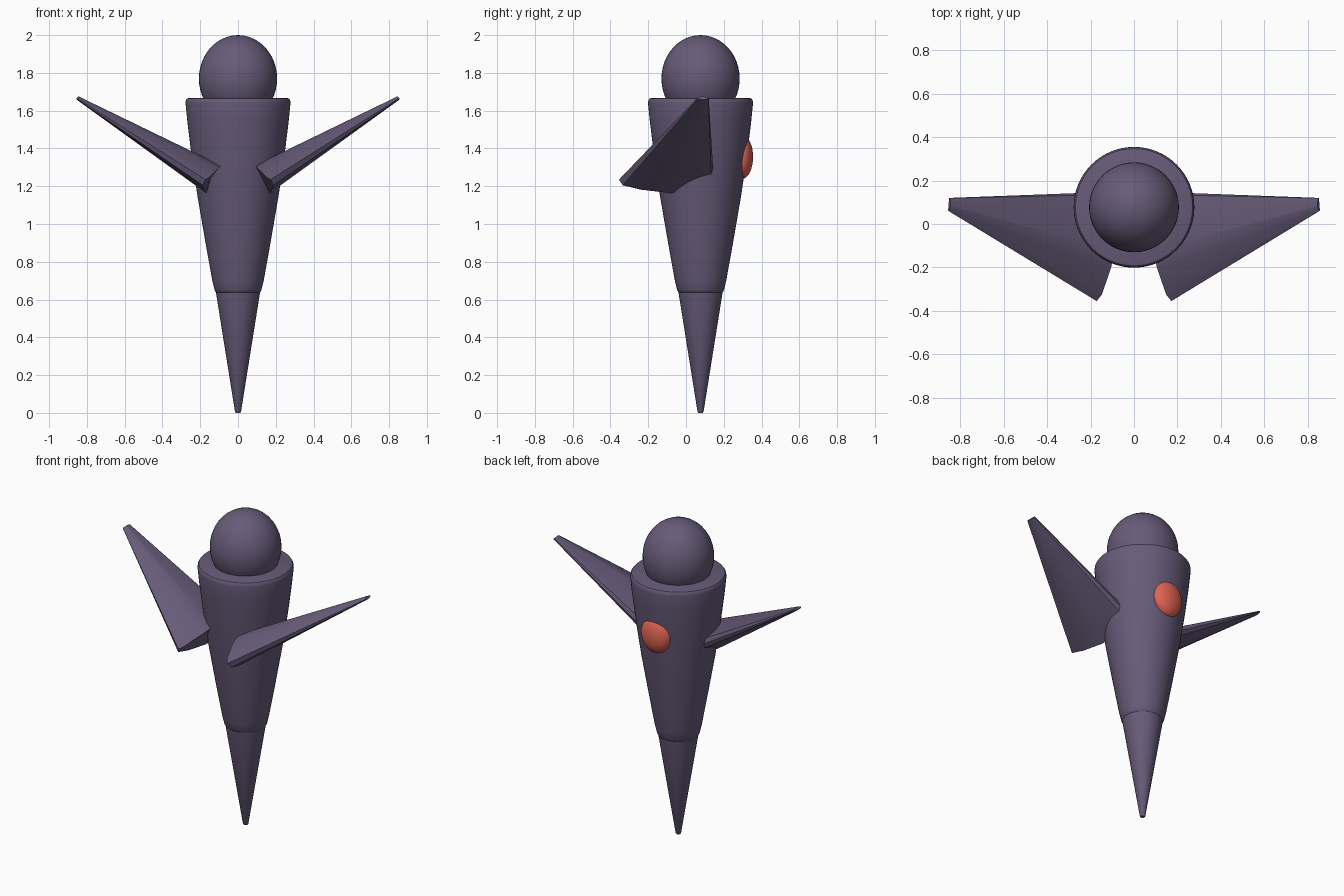
import bpy, bmesh, math
from mathutils import Vector

if "Cube" in bpy.data.objects:
    bpy.data.objects.remove(bpy.data.objects["Cube"])

AXIS_Y = 0.077


def material(name, rgb):
    m = bpy.data.materials.new(name)
    m.diffuse_color = (*rgb, 1)
    m.use_nodes = True
    m.node_tree.nodes["Principled BSDF"].inputs["Base Color"].default_value = m.diffuse_color
    return m


PURPLE = material("dusky purple", (0.135, 0.105, 0.19))
RED = material("coral red", (0.74, 0.125, 0.085))


def finish(name, bm, mat, angle=35):
    bmesh.ops.recalc_face_normals(bm, faces=bm.faces)
    me = bpy.data.meshes.new(name)
    bm.to_mesh(me)
    bm.free()
    ob = bpy.data.objects.new(name, me)
    bpy.context.collection.objects.link(ob)
    me.materials.append(mat)
    bpy.ops.object.select_all(action='DESELECT')
    ob.select_set(True)
    bpy.context.view_layer.objects.active = ob
    bpy.ops.object.shade_smooth_by_angle(angle=math.radians(angle))
    return ob


def loft(bm, rings):
    loops = [[bm.verts.new(p) for p in ring] for ring in rings]
    n = len(loops[0])
    for a, b in zip(loops, loops[1:]):
        for i in range(n):
            j = (i + 1) % n
            bm.faces.new((a[i], a[j], b[j], b[i]))
    bm.faces.new(loops[0][::-1])
    bm.faces.new(loops[-1])


def turned(name, profile, mat, sides=64):
    # solid of revolution about the upright body axis
    bm = bmesh.new()
    loft(bm, [[(r * math.cos(2 * math.pi * i / sides),
                AXIS_Y + r * math.sin(2 * math.pi * i / sides), z)
               for i in range(sides)] for r, z in profile])
    return finish(name, bm, mat)


def ellipsoid(name, centre, radii, mat):
    bm = bmesh.new()
    bmesh.ops.create_uvsphere(bm, u_segments=48, v_segments=24, radius=1)
    for v in bm.verts:
        v.co = Vector(c + r * p for c, r, p in zip(centre, radii, v.co))
    return finish(name, bm, mat, 60)


# Tapered body with rounded rims
turned("body", [(0.105, 0.632), (0.117, 0.638), (0.124, 0.65), (0.136, 0.70),
                (0.172, 0.90), (0.215, 1.15), (0.247, 1.37), (0.268, 1.54),
                (0.278, 1.64), (0.276, 1.655), (0.270, 1.664), (0.258, 1.668)], PURPLE)

# Pointed tail
turned("tail", [(0.012, 0), (0.016, 0.006), (0.118, 0.645)], PURPLE)

# Egg-shaped head
ellipsoid("head", (0, AXIS_Y, 1.77), (0.207, 0.207, 0.23), PURPLE)

# Red bump on the back
ellipsoid("back_bump", (0, 0.298, 1.355), (0.1, 0.057, 0.115), RED)

# Raised wings: thick root section shrinking to a small tip
ROOT = [(0.09, -0.12, 1.31), (0.105, -0.20, 1.292), (0.148, -0.325, 1.25),
        (0.172, -0.355, 1.235), (0.187, -0.335, 1.205), (0.18, -0.24, 1.182),
        (0.168, -0.08, 1.163), (0.148, 0.135, 1.215), (0.135, 0.147, 1.24),
        (0.115, 0.135, 1.265)]
ROOT_MID = Vector((0.135, -0.105, 1.237))
TIP_MID = Vector((0.85, 0.09, 1.667))
for side, label in ((1, "right"), (-1, "left")):
    bm = bmesh.new()
    root = [Vector(p) for p in ROOT]
    tip = [TIP_MID + 0.12 * (p - ROOT_MID) for p in root]
    loft(bm, [[(side * p.x, p.y, p.z) for p in ring] for ring in (root, tip)])
    finish(label + "_wing", bm, PURPLE)
